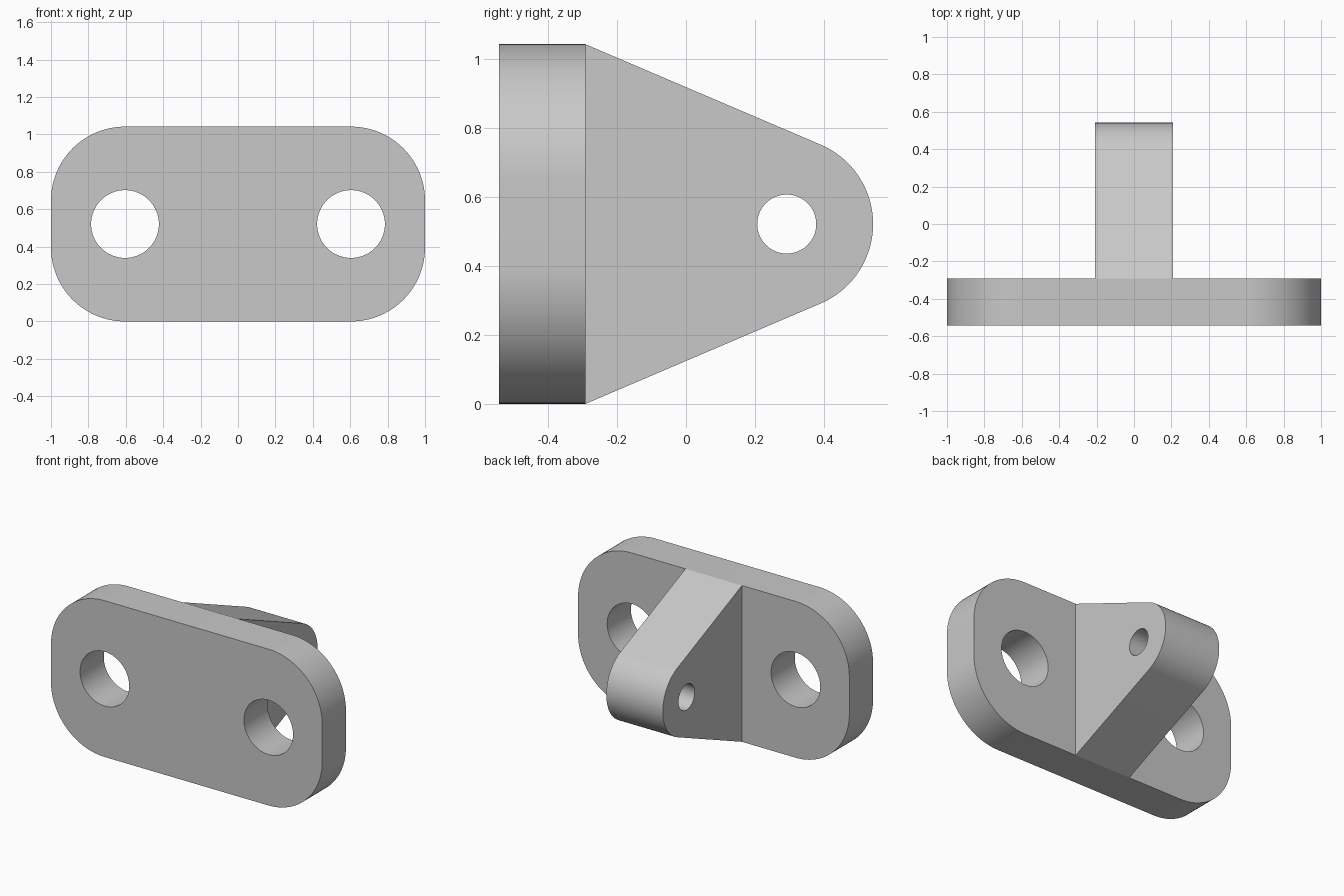
import bpy
import math
from mathutils import Matrix, Vector

if "Cube" in bpy.data.objects:
    bpy.data.objects.remove(bpy.data.objects["Cube"], do_unlink=True)

U = 1 / 48                      # one millimetre in scene units
HEIGHT, MID = 50 * U, 25 * U
FRONT, BACK = -26 * U, -14 * U  # plate faces along y

grey = bpy.data.materials.new("light grey metal")
grey.use_nodes = True
grey.diffuse_color = (0.58, 0.58, 0.58, 1)
grey.node_tree.nodes["Principled BSDF"].inputs["Base Color"].default_value = grey.diffuse_color


def arc(cx, cy, r, start, end, steps):
    """Points along an arc, angles in degrees."""
    angles = [math.radians(start + (end - start) * i / steps) for i in range(steps + 1)]
    return [(cx + r * math.cos(a), cy + r * math.sin(a)) for a in angles]


def extruded(name, outline, holes, to_world):
    """Filled profile with round holes, extruded from 0 to 1 along local z."""
    curve = bpy.data.curves.new(name, "CURVE")
    curve.dimensions = "2D"
    curve.fill_mode = "BOTH"
    curve.extrude = 0.5
    loops = [outline] + [arc(x, y, r, 0, 360, 64)[:-1] for x, y, r in holes]
    for loop in loops:
        spline = curve.splines.new("POLY")
        spline.points.add(len(loop) - 1)
        for point, (x, y) in zip(spline.points, loop):
            point.co = (x, y, 0, 1)
        spline.use_cyclic_u = True
    obj = bpy.data.objects.new(name, curve)
    bpy.context.collection.objects.link(obj)
    bpy.ops.object.select_all(action="DESELECT")
    obj.select_set(True)
    bpy.context.view_layer.objects.active = obj
    bpy.ops.object.convert(target="MESH")
    obj = bpy.context.object
    obj.data.transform(to_world @ Matrix.Translation((0, 0, 0.5)))
    obj.data.materials.clear()
    obj.data.materials.append(grey)
    # Weld the caps to the walls and round the shading
    bpy.ops.object.mode_set(mode="EDIT")
    bpy.ops.mesh.select_all(action="SELECT")
    bpy.ops.mesh.remove_doubles(threshold=0.0001)
    bpy.ops.mesh.normals_make_consistent(inside=False)
    bpy.ops.object.mode_set(mode="OBJECT")
    bpy.ops.object.shade_smooth_by_angle(angle=math.radians(20))
    return obj


def frame(x_axis, y_axis, z_axis, origin):
    """Matrix that carries the profile axes onto world axes."""
    m = Matrix((x_axis, y_axis, z_axis)).transposed().to_4x4()
    m.translation = Vector(origin)
    return m


# Mounting plate: rounded rectangle with two bolt holes
R = 19 * U
plate = []
for sx, sz, start in ((1, 1, 0), (-1, 1, 90), (-1, -1, 180), (1, -1, 270)):
    plate += arc(sx * (1 - R), MID + sz * (MID - R), R, start, start + 90, 24)
bolt_holes = [(side * 29 * U, MID, 8.7 * U) for side in (-1, 1)]
extruded("mounting_plate", plate, bolt_holes,
         frame((1, 0, 0), (0, 0, 1), (0, BACK - FRONT, 0), (0, FRONT, 0)))

# Lug: straight sides tangent to a round end, with a pin hole
PIN_Y, END_R = 14 * U, 12 * U
run = PIN_Y - BACK
slope = math.atan2(MID, run) - math.asin(END_R / math.hypot(run, MID))
tangent = 90 - math.degrees(slope)
lug = [(BACK, HEIGHT), (BACK, 0)] + arc(PIN_Y, MID, END_R, -tangent, tangent, 48)
extruded("pivot_lug", lug, [(PIN_Y, MID, 4.1 * U)],
         frame((0, 1, 0), (0, 0, 1), (20 * U, 0, 0), (-10 * U, 0, 0)))
